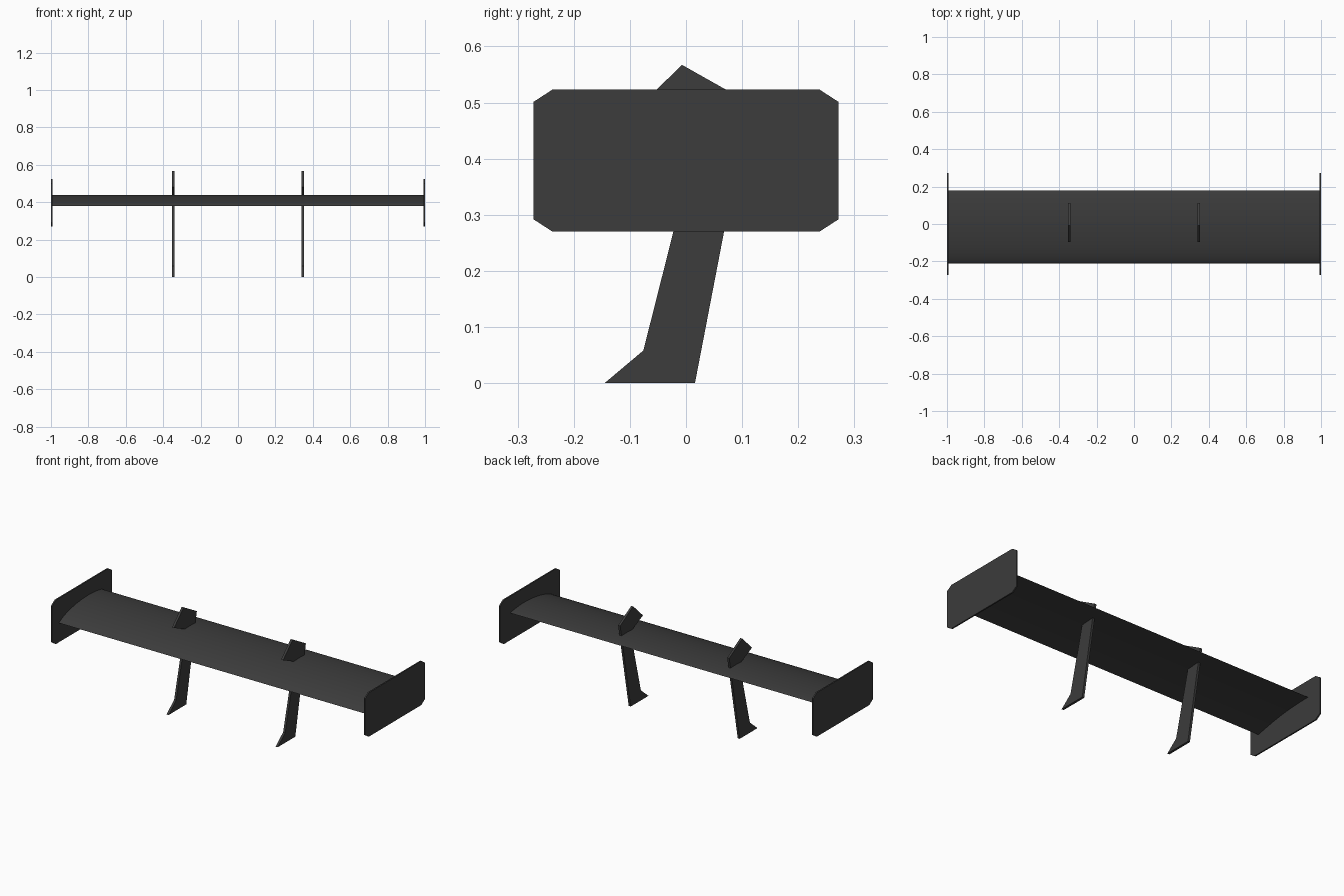
import bpy
import bmesh
import math

cube = bpy.data.objects.get("Cube")
if cube:
    bpy.data.objects.remove(cube, do_unlink=True)

carbon = bpy.data.materials.new("dark_grey")
carbon.use_nodes = True
colour = (0.045, 0.045, 0.045, 1)
carbon.diffuse_color = colour
carbon.node_tree.nodes["Principled BSDF"].inputs["Base Color"].default_value = colour


def extrude_profile(name, profile, x_centre, width):
    """Extrude a closed (y, z) profile along x."""
    bm = bmesh.new()
    verts = [bm.verts.new((x_centre - width / 2, y, z)) for y, z in profile]
    face = bm.faces.new(verts)
    result = bmesh.ops.extrude_face_region(bm, geom=[face])
    moved = [v for v in result["geom"] if isinstance(v, bmesh.types.BMVert)]
    bmesh.ops.translate(bm, verts=moved, vec=(width, 0, 0))
    bmesh.ops.recalc_face_normals(bm, faces=bm.faces)
    mesh = bpy.data.meshes.new(name)
    bm.to_mesh(mesh)
    bm.free()
    mesh.materials.append(carbon)
    obj = bpy.data.objects.new(name, mesh)
    bpy.context.collection.objects.link(obj)
    return obj


# Wing blade: rounded top rising from the leading edge, hollowed underside
front, rear, steps = -0.21, 0.18, 16
nose_z, tail_z = 0.38, 0.426
top, under = [], []
for i in range(steps + 1):
    t = (1 - math.cos(math.pi * i / steps)) / 2
    y = front + (rear - front) * t
    chord = nose_z + (tail_z - nose_z) * t
    top.append((y, chord + 0.098 * t ** 0.7 * (1 - t) ** 0.85))
    under.append((y, chord + 0.012 * math.sin(math.pi * t)))
wing = extrude_profile("wing_blade", top + under[-2:0:-1], 0, 1.99)
bpy.ops.object.select_all(action='DESELECT')
wing.select_set(True)
bpy.context.view_layer.objects.active = wing
bpy.ops.object.shade_smooth_by_angle(angle=math.radians(35))

# End plates and swept struts whose heads rise through the wing
plate = [(-0.238, 0.27), (0.238, 0.27), (0.272, 0.292), (0.272, 0.501),
         (0.238, 0.523), (-0.238, 0.523), (-0.272, 0.501), (-0.272, 0.292)]
strut = [(-0.145, 0), (0.016, 0), (0.112, 0.5), (-0.007, 0.567),
         (-0.095, 0.482), (0.018, 0.43), (-0.076, 0.058)]
for side, sign in (("left", 1), ("right", -1)):
    extrude_profile(side + "_end_plate", plate, sign * 0.996, 0.008)
    extrude_profile(side + "_strut", strut, sign * 0.347, 0.013)
